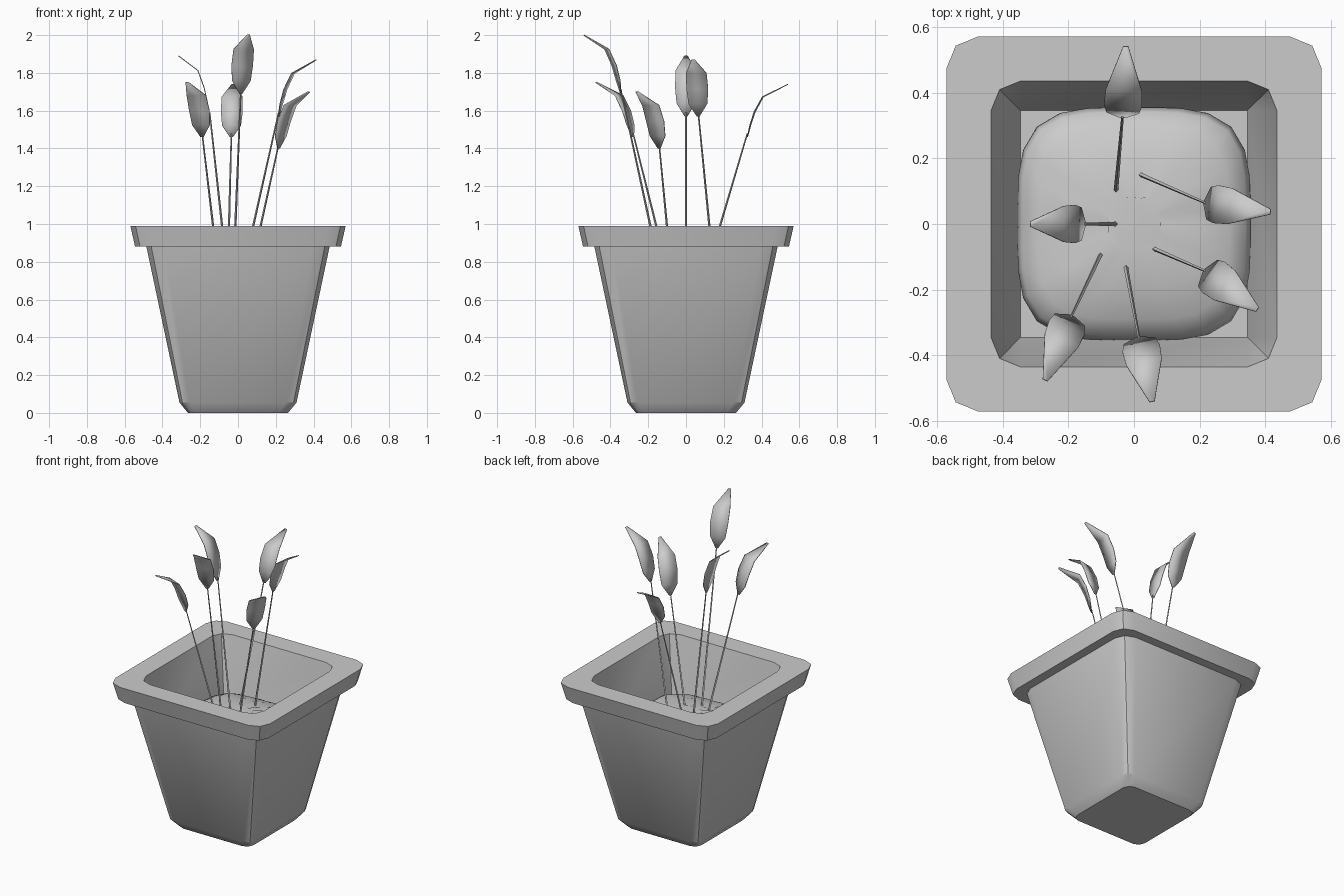
import bpy, bmesh, math, random
from mathutils import Vector

if "Cube" in bpy.data.objects:
    bpy.data.objects.remove(bpy.data.objects["Cube"])

random.seed(4)


def finish(bm, name, angle=30):
    bmesh.ops.remove_doubles(bm, verts=bm.verts, dist=1e-4)
    bmesh.ops.recalc_face_normals(bm, faces=bm.faces)
    me = bpy.data.meshes.new(name)
    bm.to_mesh(me)
    bm.free()
    ob = bpy.data.objects.new(name, me)
    bpy.context.collection.objects.link(ob)
    bpy.ops.object.select_all(action='DESELECT')
    ob.select_set(True)
    bpy.context.view_layer.objects.active = ob
    bpy.ops.object.shade_smooth_by_angle(angle=math.radians(angle))
    return ob


def loft(bm, rings, cap_start=True, cap_end=True):
    vs = [[bm.verts.new(p) for p in ring] for ring in rings]
    n = len(vs[0])
    for a, b in zip(vs, vs[1:]):
        for i in range(n):
            j = (i + 1) % n
            bm.faces.new((a[i], a[j], b[j], b[i]))
    if cap_start:
        bm.faces.new(vs[0])
    if cap_end:
        bm.faces.new(vs[-1])


def rounded_square(h, r, z):
    pts = []
    corner = [(h, h - r), (h - 0.29 * r, h - 0.29 * r), (h - r, h)]
    for k in range(4):
        for x, y in corner:
            for _ in range(k):
                x, y = -y, x
            pts.append((x, y, z))
    return pts


# Square pot: base chamfer, tapered body, rim, inner wall and floor
bm = bmesh.new()
profile = [(0.265, 0.05, 0), (0.31, 0.055, 0.055), (0.485, 0.09, 0.88),
           (0.545, 0.09, 0.88), (0.57, 0.095, 0.99), (0.435, 0.09, 0.99),
           (0.345, 0.0, 0.58)]
loft(bm, [rounded_square(*p) for p in profile])
finish(bm, "pot")

# Lumpy soil mound
bm = bmesh.new()
rings = []
for h, z in [(0.33, 0.582), (0.355, 0.63), (0.34, 0.67), (0.29, 0.70), (0.19, 0.725), (0.08, 0.735)]:
    ring = []
    for i in range(32):
        a = math.tau * i / 32
        c, s = math.cos(a), math.sin(a)
        r = h * (abs(c) ** 3.8 + abs(s) ** 3.8) ** (-1 / 3.8)
        ring.append((r * c, r * s, z + random.uniform(-0.006, 0.006) * (z > 0.6)))
    rings.append(ring)
loft(bm, rings)
finish(bm, "soil", 60)

# Leaf sections: outward fraction, height fraction, half width
SECTIONS = [(0, 0, 0.008), (0.07, 0.22, 0.05), (0.18, 0.48, 0.058),
            (0.38, 0.76, 0.055), (1, 1, 0.008)]


def stem(name, a, b):
    bm = bmesh.new()
    rings = []
    for p, r in ((a, 0.007), (b, 0.004)):
        rings.append([(p.x + r * math.cos(t * math.pi / 2), p.y + r * math.sin(t * math.pi / 2), p.z)
                      for t in range(4)])
    loft(bm, rings)
    finish(bm, name)


def leaf(name, b, tip):
    out = Vector((tip.x - b.x, tip.y - b.y, 0))
    side = Vector((-out.y, out.x, 0)).normalized()
    bm = bmesh.new()
    rows = []
    for f, g, w in SECTIONS:
        c = b + out * f + Vector((0, 0, (tip.z - b.z) * g))
        rows.append([bm.verts.new(c - side * w), bm.verts.new(c + side * w)])
    for p, q in zip(rows, rows[1:]):
        bm.faces.new((p[0], p[1], q[1], q[0]))
    ob = finish(bm, name)
    mod = ob.modifiers.new("thickness", 'SOLIDIFY')
    mod.thickness = 0.005
    mod.offset = 0


# Soil point, leaf base and leaf tip of each sprout
SPROUTS = [
    ((-0.055, 0.10), (-0.035, 0.325, 1.46), (-0.025, 0.54, 1.74)),
    ((0.02, 0.15), (0.215, 0.065, 1.57), (0.415, 0.037, 1.87)),
    ((0.06, -0.075), (0.215, -0.142, 1.40), (0.375, -0.26, 1.70)),
    ((-0.025, -0.13), (0.015, -0.345, 1.69), (0.055, -0.54, 2.0)),
    ((-0.10, -0.09), (-0.19, -0.28, 1.46), (-0.27, -0.475, 1.75)),
    ((-0.055, 0.0), (-0.15, 0.0, 1.57), (-0.315, 0.0, 1.89)),
]
for i, (s, b, t) in enumerate(SPROUTS, 1):
    b = Vector(b)
    stem(f"stem_{i}", Vector((*s, 0.72)), b + Vector((0, 0, 0.02)))
    leaf(f"leaf_{i}", b, Vector(t))
